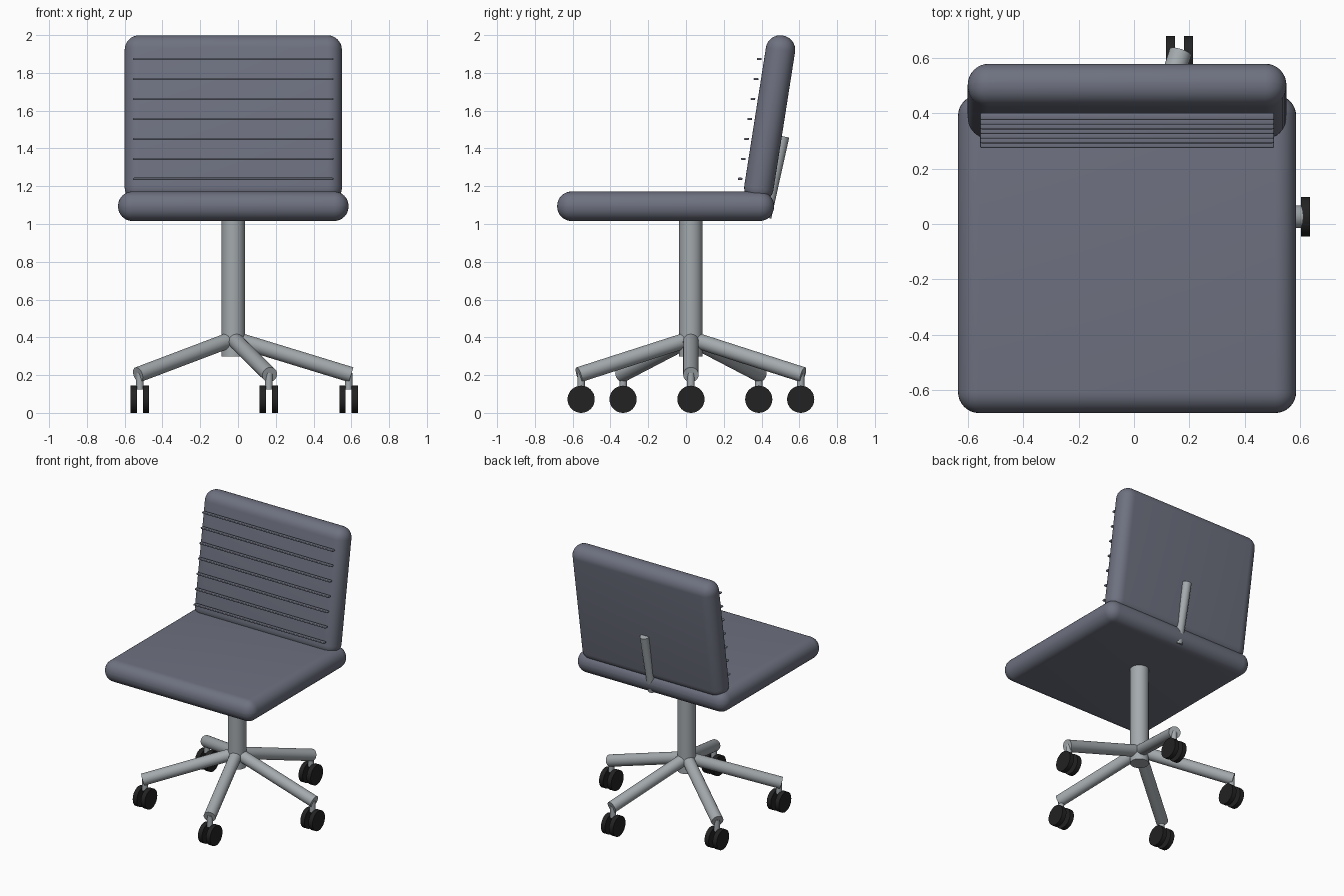
import bpy, math
from mathutils import Vector

if "Cube" in bpy.data.objects:
    bpy.data.objects.remove(bpy.data.objects["Cube"])

CX, CY = -0.025, 0.026  # axis of the column


def material(name, rgb):
    m = bpy.data.materials.new(name)
    m.diffuse_color = (*rgb, 1)
    m.use_nodes = True
    m.node_tree.nodes["Principled BSDF"].inputs["Base Color"].default_value = m.diffuse_color
    return m


FABRIC = material("slate_fabric", (0.155, 0.165, 0.215))
STEEL = material("brushed_steel", (0.37, 0.40, 0.42))
RUBBER = material("black_rubber", (0.016, 0.016, 0.016))


def finish(ob, name, mat):
    ob.name = name
    ob.data.materials.append(mat)
    bpy.ops.object.shade_smooth_by_angle(angle=math.radians(35))
    return ob


def rounded_box(name, loc, size, radius, mat, tilt=0, segments=8):
    bpy.ops.mesh.primitive_cube_add(size=1, location=loc)
    ob = bpy.context.object
    ob.scale = size
    bpy.ops.object.transform_apply(location=False, rotation=False, scale=True)
    bevel = ob.modifiers.new("round_edges", 'BEVEL')
    bevel.width, bevel.segments = radius, segments
    bpy.ops.object.modifier_apply(modifier=bevel.name)
    ob.rotation_euler.x = tilt
    return finish(ob, name, mat)


def rod(name, start, end, radius, mat, sides=32):
    a, b = Vector(start), Vector(end)
    bpy.ops.mesh.primitive_cylinder_add(vertices=sides, radius=radius,
                                        depth=(b - a).length, location=(a + b) / 2)
    ob = bpy.context.object
    ob.rotation_euler = (b - a).to_track_quat('Z', 'Y').to_euler()
    return finish(ob, name, mat)


# Cushions
rounded_box("seat", (CX, -0.108, 1.094), (1.22, 1.148, 0.156), 0.076, FABRIC)
rounded_box("backrest", (CX, 0.443, 1.557), (1.15, 0.156, 0.892), 0.076, FABRIC,
            tilt=math.radians(-8.9))

# Thin horizontal ribs in front of the backrest
for i in range(7):
    rounded_box(f"rib_{i + 1}", (CX, 0.287 + i * 0.0168, 1.239 + i * 0.1057),
                (1.06, 0.025, 0.012), 0.005, FABRIC, segments=3)

# Rear support bar and central column
rod("back_support", (CX, 0.421, 1.035), (CX, 0.516, 1.464), 0.031, STEEL)
rod("column", (CX, CY, 0.298), (CX, CY, 1.06), 0.062, STEEL, 48)

# Five sloping legs with twin-wheel casters, all rolling along y
for i in range(5):
    ang = math.radians(72 * i)
    dx, dy = math.cos(ang), math.sin(ang)
    rod(f"leg_{i + 1}", (CX, CY, 0.393),
        (CX + 0.624 * dx, CY + 0.624 * dy, 0.202), 0.041, STEEL)
    x, y = CX + 0.611 * dx, CY + 0.611 * dy
    rod(f"caster_stem_{i + 1}", (x, y, 0.125), (x, y, 0.21), 0.02, STEEL, 24)
    for side in (-1, 1):
        rod(f"wheel_{i + 1}_{'left' if side < 0 else 'right'}",
            (x + side * 0.016, y, 0.072), (x + side * 0.049, y, 0.072), 0.072, RUBBER)
